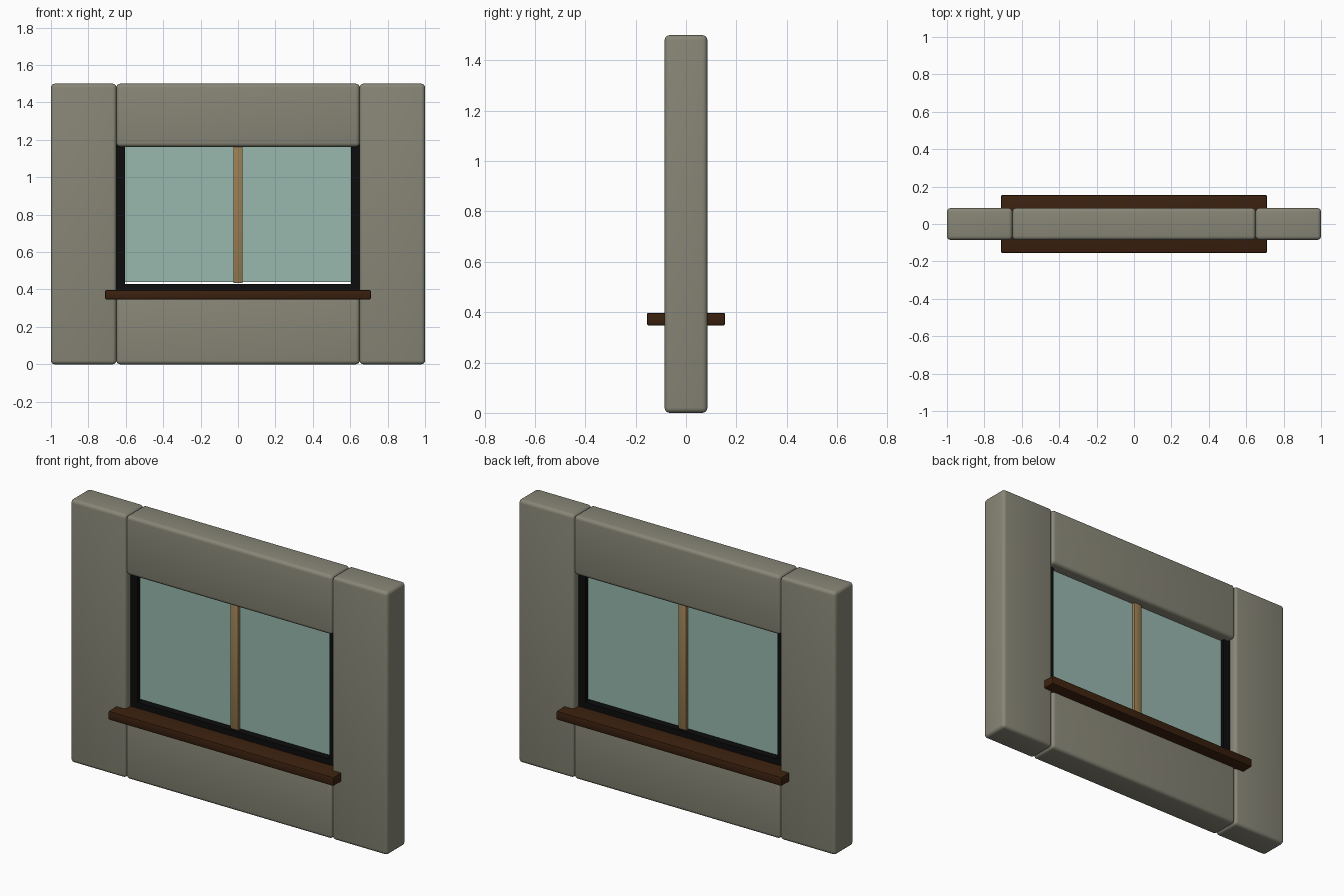
import bpy
import math

if "Cube" in bpy.data.objects:
    bpy.data.objects.remove(bpy.data.objects["Cube"])


def material(name, rgb):
    m = bpy.data.materials.new(name)
    m.diffuse_color = (*rgb, 1.0)
    m.use_nodes = True
    m.node_tree.nodes["Principled BSDF"].inputs["Base Color"].default_value = m.diffuse_color
    return m


STONE = material("grey stone", (0.245, 0.238, 0.182))
SILL = material("dark brown wood", (0.042, 0.0145, 0.0045))
FRAME = material("black frame", (0.004, 0.004, 0.0045))
WOOD = material("light brown wood", (0.32, 0.205, 0.085))
GLASS = material("pale green glass", (0.315, 0.48, 0.43))


def box(name, x, y, z, mat, bevel=0.0, segments=1):
    """Box spanning the given (min, max) ranges, with optional rounded edges."""
    spans = (x, y, z)
    bpy.ops.mesh.primitive_cube_add(size=1, location=[(a + b) / 2 for a, b in spans])
    ob = bpy.context.object
    ob.name = name
    ob.scale = [b - a for a, b in spans]
    bpy.ops.object.transform_apply(location=False, rotation=False, scale=True)
    ob.data.materials.append(mat)
    if bevel:
        mod = ob.modifiers.new("rounded edges", 'BEVEL')
        mod.width = bevel
        mod.segments = segments
        bpy.ops.object.modifier_apply(modifier=mod.name)
        bpy.ops.object.shade_smooth_by_angle(angle=math.radians(40))
    return ob


DEPTH = (-0.085, 0.085)
FRAME_DEPTH = (-0.04, 0.04)

# wall blocks and window frame sides, mirrored left and right
for side, s in (("left", -1), ("right", 1)):
    box(side + "_wall_block", sorted((s * 0.65, s * 1.0)), DEPTH, (0, 1.5),
        STONE, 0.02, 4)
    box(side + "_window_jamb", sorted((s * 0.605, s * 0.66)), FRAME_DEPTH,
        (0.385, 1.21), FRAME)

# wall above and below the opening
box("upper_wall_block", (-0.65, 0.65), DEPTH, (1.163, 1.5), STONE, 0.02, 4)
box("lower_wall_block", (-0.65, 0.65), DEPTH, (0, 0.37), STONE, 0.02, 4)

# bottom and top bars of the window frame
box("window_bottom_rail", (-0.605, 0.605), FRAME_DEPTH, (0.385, 0.43), FRAME)
box("window_top_rail", (-0.605, 0.605), FRAME_DEPTH, (1.175, 1.21), FRAME)

# glass stops just short of the bottom rail
box("glass_pane", (-0.61, 0.61), (-0.018, 0.018), (0.44, 1.19), GLASS)

# upright bar dividing the glass
box("centre_mullion", (-0.025, 0.025), (-0.035, 0.035), (0.434, 1.19), WOOD, 0.005, 2)

# sill running through the wall, projecting front and back
box("window_sill", (-0.71, 0.71), (-0.155, 0.155), (0.347, 0.397), SILL, 0.006, 2)
